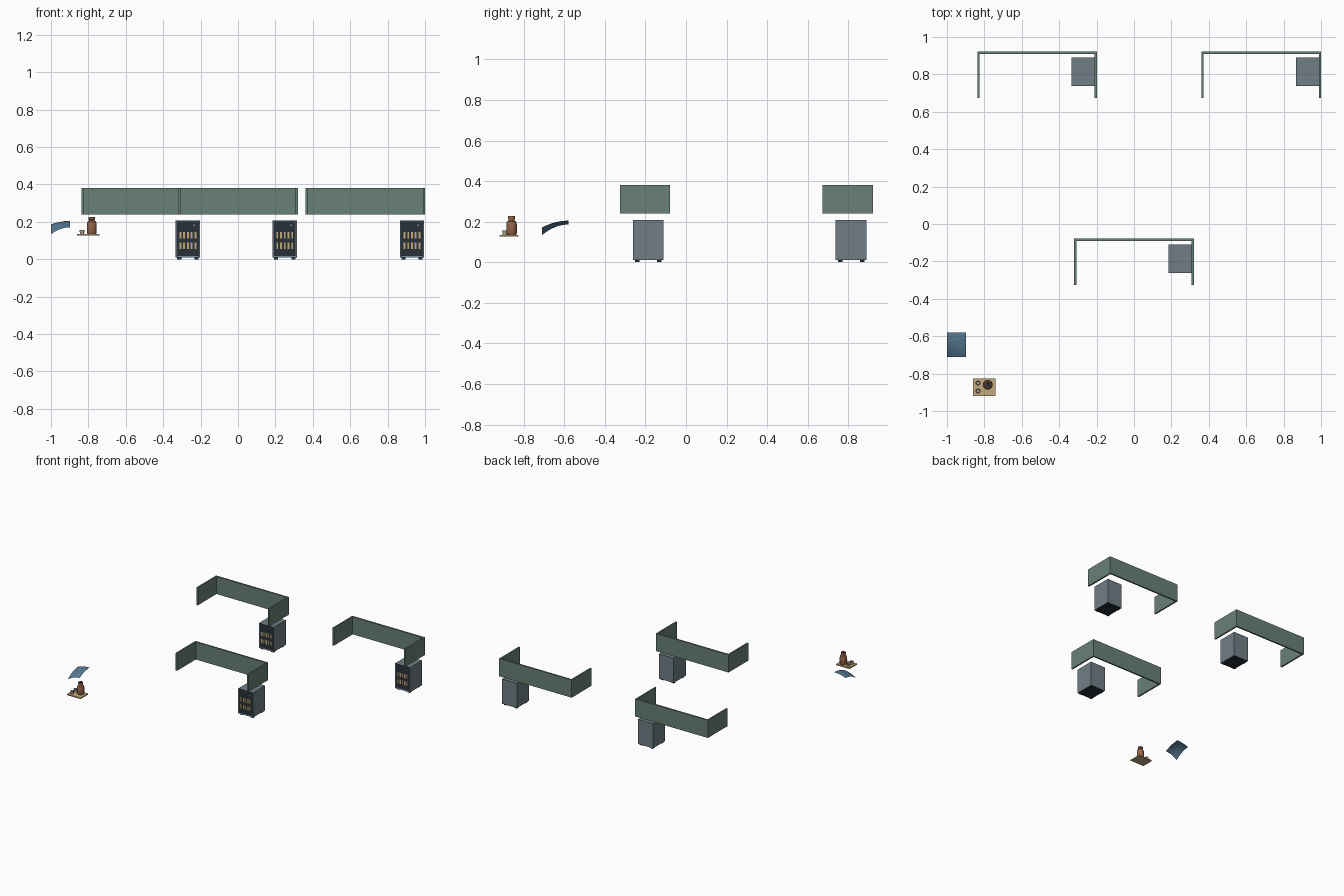
import bpy, bmesh
from mathutils import Vector

if "Cube" in bpy.data.objects:
    bpy.data.objects.remove(bpy.data.objects["Cube"])


def material(name, rgb):
    m = bpy.data.materials.new(name)
    m.diffuse_color = (*rgb, 1)
    m.use_nodes = True
    m.node_tree.nodes["Principled BSDF"].inputs["Base Color"].default_value = m.diffuse_color
    return m


GREEN = material("sage_green", (0.14, 0.22, 0.18))
SLATE = material("slate", (0.16, 0.21, 0.24))
DARK = material("dark_slate", (0.02, 0.03, 0.04))
TAN = material("tan", (0.56, 0.40, 0.20))
CLAY = material("clay", (0.31, 0.13, 0.07))
STONE = material("stone", (0.42, 0.36, 0.27))
BLUE = material("blue", (0.10, 0.20, 0.30))


def finish(name, bm, mats):
    me = bpy.data.meshes.new(name)
    bm.to_mesh(me)
    bm.free()
    for m in mats:
        me.materials.append(m)
    ob = bpy.data.objects.new(name, me)
    bpy.context.collection.objects.link(ob)
    return ob


def add_box(bm, lo, hi):
    lo, hi = Vector(lo), Vector(hi)
    verts = bmesh.ops.create_cube(bm, size=1)["verts"]
    for v in verts:
        v.co = Vector(a * b for a, b in zip(v.co, hi - lo)) + (lo + hi) / 2


def boxes(name, spans, mat):
    bm = bmesh.new()
    for lo, hi in spans:
        add_box(bm, lo, hi)
    return finish(name, bm, [mat])


def lathe(name, profile, x, y, mat, sides=24):
    bm = bmesh.new()
    vs = [bm.verts.new((r, 0, z)) for r, z in profile]
    es = [bm.edges.new(p) for p in zip(vs, vs[1:])]
    bmesh.ops.spin(bm, geom=vs + es, cent=(0, 0, 0), axis=(0, 0, 1),
                   angle=6.283185307, steps=sides, use_merge=False)
    bmesh.ops.remove_doubles(bm, verts=bm.verts, dist=1e-5)
    bmesh.ops.recalc_face_normals(bm, faces=bm.faces)
    for f in bm.faces:
        f.smooth = True
    for e in bm.edges:
        if len(e.link_faces) == 2 and e.calc_face_angle(0) > 0.6:
            e.smooth = False
    ob = finish(name, bm, [mat])
    ob.location = (x, y, 0)
    return ob


def workstation(n, cx, back):
    """Three-sided privacy screen with a cabinet under its right end."""
    front = back - 0.248
    boxes(f"screen_back_{n}", [((cx - .32, back - .012, .24), (cx + .32, back, .375))], GREEN)
    boxes(f"screen_cap_{n}", [((cx - .32, back - .014, .373), (cx + .32, back, .38))], GREEN)
    for side, s in (("left", -1), ("right", 1)):
        a, b = sorted((cx + s * .32, cx + s * .308))
        boxes(f"screen_{side}_{n}", [((a, front, .24), (b, back - .012, .38))], GREEN)

    # cabinet body with a recessed dark front
    x0, x1, y1 = cx + .185, cx + .315, back - .032
    y0 = y1 - .152
    bm = bmesh.new()
    add_box(bm, (x0, y0, .01), (x1, y1, .207))
    bm.normal_update()
    face = min(bm.faces, key=lambda f: f.normal.y)
    bmesh.ops.inset_individual(bm, faces=[face], thickness=.009)
    bmesh.ops.translate(bm, verts=face.verts, vec=(0, .004, 0))
    face.material_index = 1
    min(bm.faces, key=lambda f: f.normal.z).material_index = 1
    finish(f"cabinet_{n}", bm, [SLATE, DARK])

    # two rows of slats, indicator and feet
    mid = (x0 + x1) / 2
    boxes(f"cabinet_slats_{n}",
          [((mid + i * .02 - .005, y0 + .0005, z), (mid + i * .02 + .005, y0 + .005, z + .034))
           for i in range(-2, 3) for z in (.055, .111)], TAN)
    boxes(f"cabinet_indicator_{n}",
          [((mid + .03, y0 + .001, .178), (mid + .038, y0 + .005, .186))], STONE)
    boxes(f"cabinet_feet_{n}",
          [((x - .011, y - .011, 0), (x + .011, y + .011, .011))
           for x in (x0 + .019, x1 - .019) for y in (y0 + .022, y1 - .022)], DARK)


for n, (cx, back) in enumerate([(-.518, .922), (.68, .922), (0, -.078)], 1):
    workstation(n, cx, back)

# curved sheet, rising and flattening towards the back right corner
bm = bmesh.new()
N = 12
grid = []
for i in range(N + 1):
    for j in range(N + 1):
        u, v = i / N, j / N
        g, h = 1 - (1 - u) ** 2, 1 - (1 - v) ** 2
        grid.append(bm.verts.new((-1 + .102 * u, -.71 + .13 * v,
                                  .134 + .037 * g + .052 * h - .018 * g * h)))
for i in range(N):
    for j in range(N):
        k = i * (N + 1) + j
        f = bm.faces.new((grid[k], grid[k + N + 1], grid[k + N + 2], grid[k + 1]))
        f.smooth = True
finish("curved_sheet", bm, [BLUE])

# tray with bottle and two cups
boxes("tray", [((-.861, -.92, .126), (-.741, -.826, .135))], TAN)
lathe("bottle", [(0, .135), (.022, .135), (.026, .142), (.026, .188), (.023, .2),
                 (.015, .207), (.014, .212), (.018, .214), (.018, .227), (.012, .227),
                 (.011, .205), (0, .205)], -.782, -.86, CLAY)
lathe("bottle_stopper", [(0, .222), (.0115, .222)], -.782, -.86, DARK)
for n, y in enumerate((-.85, -.893), 1):
    lathe(f"cup_{n}", [(0, .135), (.011, .135), (.0135, .157), (.011, .157),
                       (.009, .139), (0, .139)], -.834, y, STONE, 20)
